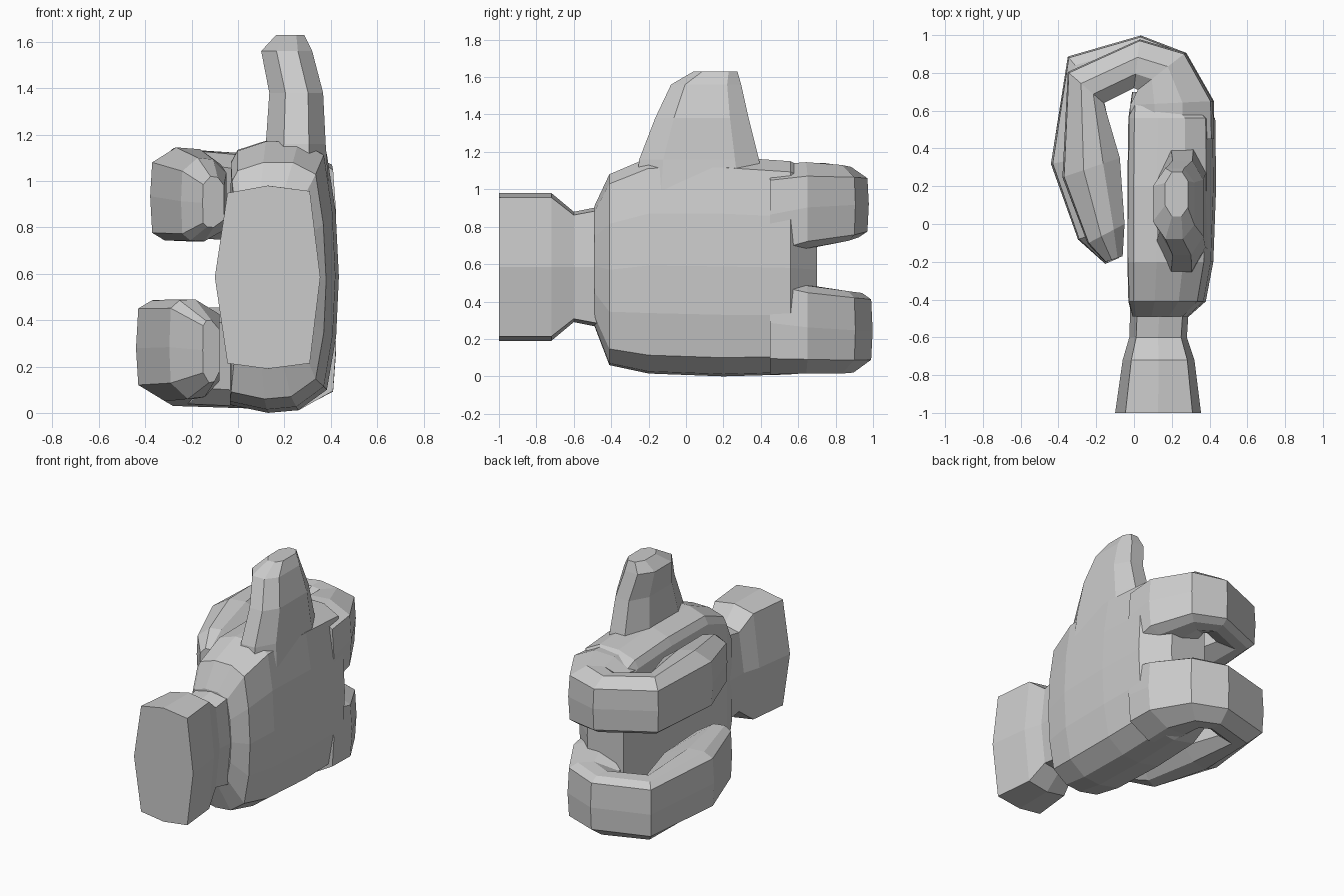
import bpy, bmesh


def loft(name, rings):
    """Skin a list of equal-length point rings and cap both ends."""
    bm = bmesh.new()
    vs = [[bm.verts.new(p) for p in r] for r in rings]
    n = len(rings[0])
    for a, b in zip(vs, vs[1:]):
        for i in range(n):
            j = (i + 1) % n
            bm.faces.new((a[i], a[j], b[j], b[i]))
    bm.faces.new(vs[0])
    bm.faces.new(vs[-1])
    bmesh.ops.recalc_face_normals(bm, faces=bm.faces)
    me = bpy.data.meshes.new(name)
    bm.to_mesh(me)
    bm.free()
    ob = bpy.data.objects.new(name, me)
    bpy.context.collection.objects.link(ob)
    return ob


def mix(a, b, t):
    return a + (b - a) * t


def y_ring(profile, y, x0, x1, z0, z1):
    return [(mix(x0, x1, u), y, mix(z0, z1, v)) for u, v in profile]


# Wrist: flared cuff narrowing to a neck
CUFF = [(.12, .03), (.5, 0), (.9, .03), (1, .5), (.9, .97), (.5, 1), (.12, .96), (0, .5)]
loft("wrist", [y_ring(CUFF, *s) for s in [
    (-1.0, -.10, .355, .19, .98),
    (-.72, -.06, .32, .19, .98),
    (-.60, -.025, .28, .29, .88),
    (-.45, -.02, .29, .26, .91)]])

# Palm: flat on the inner side, bowed on the back of the hand
PALM = [(0, .03), (0, .5), (.01, .92), (.07, .965), (.34, 1), (.65, 1), (.89, .95),
        (.97, .74), (1, .5), (.975, .28), (.89, .085), (.63, .01), (.35, 0)]
loft("palm", [y_ring(PALM, *s) for s in [
    (-.49, -.01, .29, .27, .91),
    (-.41, -.03, .38, .06, 1.08),
    (-.20, -.035, .42, .015, 1.17),
    (.20, -.035, .435, .0, 1.175),
    (.56, -.03, .43, .01, 1.15),
    (.70, -.01, .27, .06, 1.08)]])

# Thumb: tapering upright octagon
OCT = [(.3, 0), (.72, 0), (1, .2), (1, .8), (.75, 1), (.3, 1), (0, .75), (0, .25)]
loft("thumb", [[(mix(x0, x1, u), mix(y0, y1, v), z) for u, v in OCT]
               for z, x0, x1, y0, y1 in [
                   (1.00, .10, .39, -.27, .42),
                   (1.16, .12, .378, -.25, .39),
                   (1.38, .135, .367, -.165, .335),
                   (1.56, .10, .32, -.08, .295),
                   (1.63, .165, .285, .04, .275)]])

# Fingers: section runs from inner side (t=0) to outer side (t=1),
# h=0 faces the gap between the fingers, h=1 faces away from it
FINGER = [(0, .15), (.5, 0), (.82, .01), (1, .09), (1.03, .48), (1, .84), (.65, 1),
          (.3, .98), (0, .82)]


def finger(name, stations):
    loft(name, [[(mix(xi, xo, t), mix(yi, yo, t), mix(zg, zf, h)) for t, h in FINGER]
                for xo, yo, xi, yi, zg, zf in stations])


# outer x, y, inner x, y, gap-side z, far-side z
finger("upper_finger", [
    (.41, .45, -.02, .45, .62, 1.13),
    (.405, .65, -.02, .63, .68, 1.145),
    (.265, .90, .02, .71, .72, 1.13),
    (.03, .97, .00, .72, .74, 1.12),
    (-.345, .80, -.16, .64, .76, 1.14),
    (-.37, .25, -.075, .35, .74, 1.145),
    (-.24, -.10, -.05, .0, .74, 1.10),
    (-.15, -.20, -.06, -.17, .80, 1.02)])
finger("lower_finger", [
    (.41, .45, -.02, .45, .54, .01),
    (.41, .65, -.02, .63, .49, .015),
    (.27, .90, .02, .71, .46, .015),
    (.035, .99, .00, .72, .45, .02),
    (-.345, .88, -.16, .66, .46, .03),
    (-.43, .32, -.10, .38, .49, .05),
    (-.29, -.08, -.08, .0, .49, .06),
    (-.15, -.21, -.08, -.18, .40, .13)])
